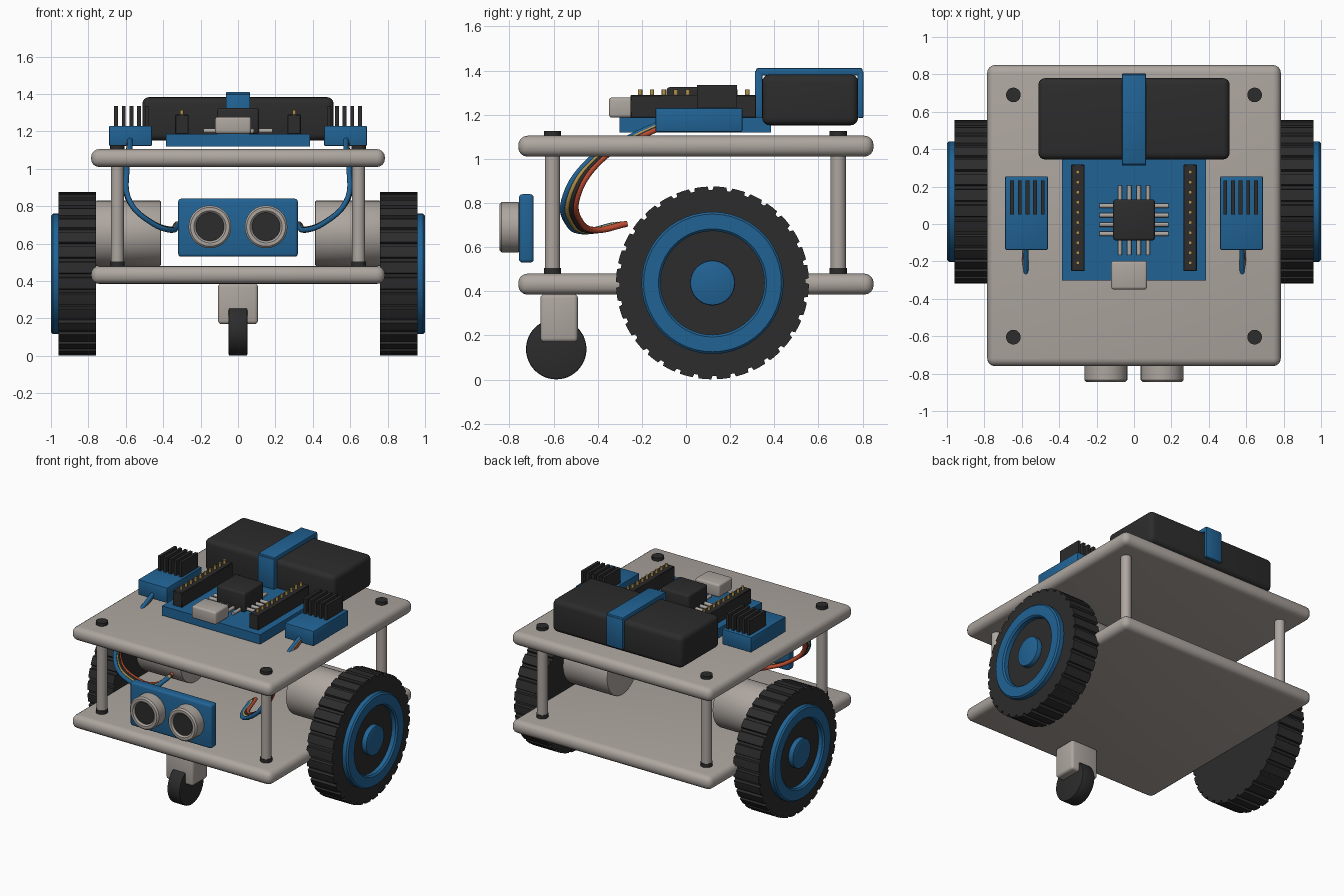
import bpy, bmesh, math
from mathutils import Matrix, Vector

cube = bpy.data.objects.get("Cube")
if cube:
    bpy.data.objects.remove(cube, do_unlink=True)


def material(name, rgb):
    m = bpy.data.materials.new(name)
    m.use_nodes = True
    m.diffuse_color = (*rgb, 1)
    m.node_tree.nodes["Principled BSDF"].inputs["Base Color"].default_value = (*rgb, 1)
    return m


BLUE = material("blue", (0.015, 0.125, 0.3))
GREY = material("warm_grey", (0.42, 0.38, 0.35))
BLACK = material("black", (0.025, 0.025, 0.025))
GOLD = material("gold", (0.45, 0.29, 0.07))
RED = material("red", (0.5, 0.07, 0.03))

ROT = {"x": Matrix.Rotation(math.pi / 2, 4, "Y"),
       "y": Matrix.Rotation(math.pi / 2, 4, "X"),
       "z": Matrix.Identity(4)}


def finish(name, bm, mat):
    bmesh.ops.recalc_face_normals(bm, faces=bm.faces)
    mesh = bpy.data.meshes.new(name)
    bm.to_mesh(mesh)
    bm.free()
    mesh.materials.append(mat)
    obj = bpy.data.objects.new(name, mesh)
    bpy.context.collection.objects.link(obj)
    return obj


def box(name, mat, x, y, z, bevel=0.0, segments=3):
    """Box from (min, max) ranges, with rounded edges."""
    bm = bmesh.new()
    bmesh.ops.create_cube(bm, size=1)
    for v in bm.verts:
        v.co = [lo + (hi - lo) * (c + 0.5) for c, (lo, hi) in zip(v.co, (x, y, z))]
    if bevel:
        bmesh.ops.bevel(bm, geom=bm.edges[:], offset=bevel, segments=segments,
                        profile=0.5, affect="EDGES")
    return finish(name, bm, mat)


def cylinder(name, mat, axis, centre, radius, length, sides=32, bevel=0.0):
    bm = bmesh.new()
    bmesh.ops.create_cone(bm, cap_ends=True, segments=sides, radius1=radius,
                          radius2=radius, depth=length)
    if bevel:
        rims = [e for e in bm.edges if abs(e.verts[0].co.z - e.verts[1].co.z) < 1e-5]
        bmesh.ops.bevel(bm, geom=rims, offset=bevel, segments=2, profile=0.5, affect="EDGES")
    bm.transform(Matrix.Translation(centre) @ ROT[axis])
    return finish(name, bm, mat)


def ring(name, mat, axis, centre, outer, inner, length, bevel=0.01, sides=48):
    """Tube with chamfered rims."""
    h, b = length / 2, bevel
    profile = [(inner, -h + b), (inner + b, -h), (outer - b, -h), (outer, -h + b),
               (outer, h - b), (outer - b, h), (inner + b, h), (inner, h - b)]
    bm = bmesh.new()
    loops = []
    for i in range(sides):
        a = math.tau * i / sides
        loops.append([bm.verts.new((r * math.cos(a), r * math.sin(a), t)) for r, t in profile])
    n = len(profile)
    for i in range(sides):
        p, q = loops[i], loops[(i + 1) % sides]
        for j in range(n):
            bm.faces.new((p[j], p[(j + 1) % n], q[(j + 1) % n], q[j]))
    bm.transform(Matrix.Translation(centre) @ ROT[axis])
    return finish(name, bm, mat)


def tyre(name, centre, radius, width, teeth=32, depth=0.016):
    """Treaded disc extruded from a toothed outline."""
    bm = bmesh.new()
    outline = []
    for i in range(teeth):
        for f, r in ((0.0, radius - depth), (0.2, radius - depth),
                     (0.26, radius), (0.6, radius), (0.94, radius)):
            a = math.tau * (i + f) / teeth
            outline.append(bm.verts.new((r * math.cos(a), r * math.sin(a), -width / 2)))
    face = bm.faces.new(outline)
    out = bmesh.ops.extrude_face_region(bm, geom=[face])
    bmesh.ops.translate(bm, vec=(0, 0, width),
                        verts=[g for g in out["geom"] if isinstance(g, bmesh.types.BMVert)])
    bm.transform(Matrix.Translation(centre) @ ROT["x"])
    return finish(name, bm, BLACK)


def wire(name, mat, points, radius=0.014):
    curve = bpy.data.curves.new(name, "CURVE")
    curve.dimensions = "3D"
    curve.bevel_depth = radius
    curve.bevel_resolution = 3
    curve.use_fill_caps = True
    spline = curve.splines.new("BEZIER")
    spline.bezier_points.add(len(points) - 1)
    for bp, p in zip(spline.bezier_points, points):
        bp.co = p
        bp.handle_left_type = bp.handle_right_type = "AUTO"
    curve.materials.append(mat)
    obj = bpy.data.objects.new(name, curve)
    bpy.context.collection.objects.link(obj)


# Chassis decks and posts
for name, z in (("lower_deck", 0.385), ("upper_deck", 1.01)):
    box(name, GREY, (-0.785, 0.785), (-0.76, 0.85), (z, z + 0.095), 0.042, 4)
for x in (-0.645, 0.645):
    for y in (-0.605, 0.69):
        cylinder("post", GREY, "z", (x, y, 0.745), 0.035, 0.55)
        cylinder("post_collar", BLACK, "z", (x, y, 0.49), 0.039, 0.03)
        cylinder("post_screw", BLACK, "z", (x, y, 1.112), 0.039, 0.03)

# Wheels and motors
for s in (-1, 1):
    tyre("tyre", (s * 0.86, 0.12, 0.438), 0.437, 0.2)
    ring("wheel_rim", BLUE, "x", (s * 0.975, 0.12, 0.438), 0.322, 0.235, 0.05)
    cylinder("wheel_hub", BLUE, "x", (s * 0.97, 0.12, 0.438), 0.102, 0.05, bevel=0.008)
    cylinder("motor", GREY, "x", (s * 0.587, 0.12, 0.655), 0.175, 0.35, 48, 0.008)

# Front caster
box("caster_fork", GREY, (-0.107, 0.107), (-0.66, -0.49), (0.17, 0.387), 0.018)
cylinder("caster_wheel", BLACK, "x", (0, -0.588, 0.138), 0.137, 0.1, 48, 0.008)

# Distance sensor
box("sensor_board", BLUE, (-0.32, 0.32), (-0.757, -0.69), (0.53, 0.84), 0.016)
for x in (-0.15, 0.15):
    ring("sensor_barrel", GREY, "y", (x, -0.797, 0.69), 0.114, 0.076, 0.096)
    cylinder("sensor_lens", BLACK, "y", (x, -0.792, 0.69), 0.08, 0.08)

# Controller board, chip and port
box("controller_board", BLUE, (-0.385, 0.385), (-0.302, 0.385), (1.12, 1.187))
box("chip", BLACK, (-0.112, 0.112), (-0.088, 0.132), (1.187, 1.325), 0.014)
for i in range(4):
    d = (i - 1.5) * 0.05
    cylinder("chip_leg", GREY, "x", (0, 0.022 + d, 1.203), 0.012, 0.37, 10)
    cylinder("chip_leg", GREY, "y", (d, 0.02, 1.203), 0.012, 0.37, 10)
box("data_port", GREY, (-0.122, 0.07), (-0.35, -0.197), (1.187, 1.278), 0.014)

# Pin headers
for x in (-0.3, 0.3):
    box("pin_header", BLACK, (x - 0.036, x + 0.036), (-0.252, 0.318), (1.185, 1.29), 0.004, 1)
    for i in range(10):
        cylinder("header_pin", GOLD, "z", (x, -0.208 + i * 0.054, 1.29), 0.01, 0.05, 10)

# Motor drivers with heat fins
for s in (-1, 1):
    cx = s * 0.575
    box("driver_block", BLUE, (cx - 0.114, cx + 0.114), (-0.138, 0.255), (1.122, 1.23), 0.006, 2)
    for i in range(5):
        fx = s * (0.57 + (i - 2) * 0.041)
        box("heat_fin", BLACK, (fx - 0.01, fx + 0.01), (0.05, 0.232), (1.22, 1.335))

# Battery and strap
box("battery", BLACK, (-0.511, 0.511), (0.345, 0.78), (1.152, 1.383), 0.035, 4)
box("strap_top", BLUE, (-0.065, 0.065), (0.318, 0.8), (1.378, 1.412), 0.008, 2)
box("strap_front", BLUE, (-0.065, 0.065), (0.312, 0.347), (1.185, 1.4), 0.006, 2)
box("strap_back", BLUE, (-0.065, 0.065), (0.778, 0.804), (1.185, 1.4), 0.006, 2)

# Wire bundles from the drivers
path = [(0.577, -0.13, 1.155), (0.578, -0.25, 1.1), (0.595, -0.44, 0.99),
        (0.575, -0.55, 0.82), (0.46, -0.535, 0.71), (0.36, -0.47, 0.672),
        (0.32, -0.325, 0.7)]
for s in (-1, 1):
    for i, (label, mat) in enumerate((("blue", BLUE), ("gold", GOLD),
                                      ("black", BLACK), ("red", RED))):
        wire(label + "_wire", mat,
             [(s * (x + 0.002 * i), y + 0.019 * i, z + 0.002 * i) for x, y, z in path])

# Smooth the rounded surfaces, keep hard edges sharp
bpy.ops.object.select_all(action="DESELECT")
for obj in bpy.context.collection.objects:
    if obj.type == "MESH":
        obj.select_set(True)
        bpy.context.view_layer.objects.active = obj
bpy.ops.object.shade_smooth_by_angle(angle=math.radians(40))
